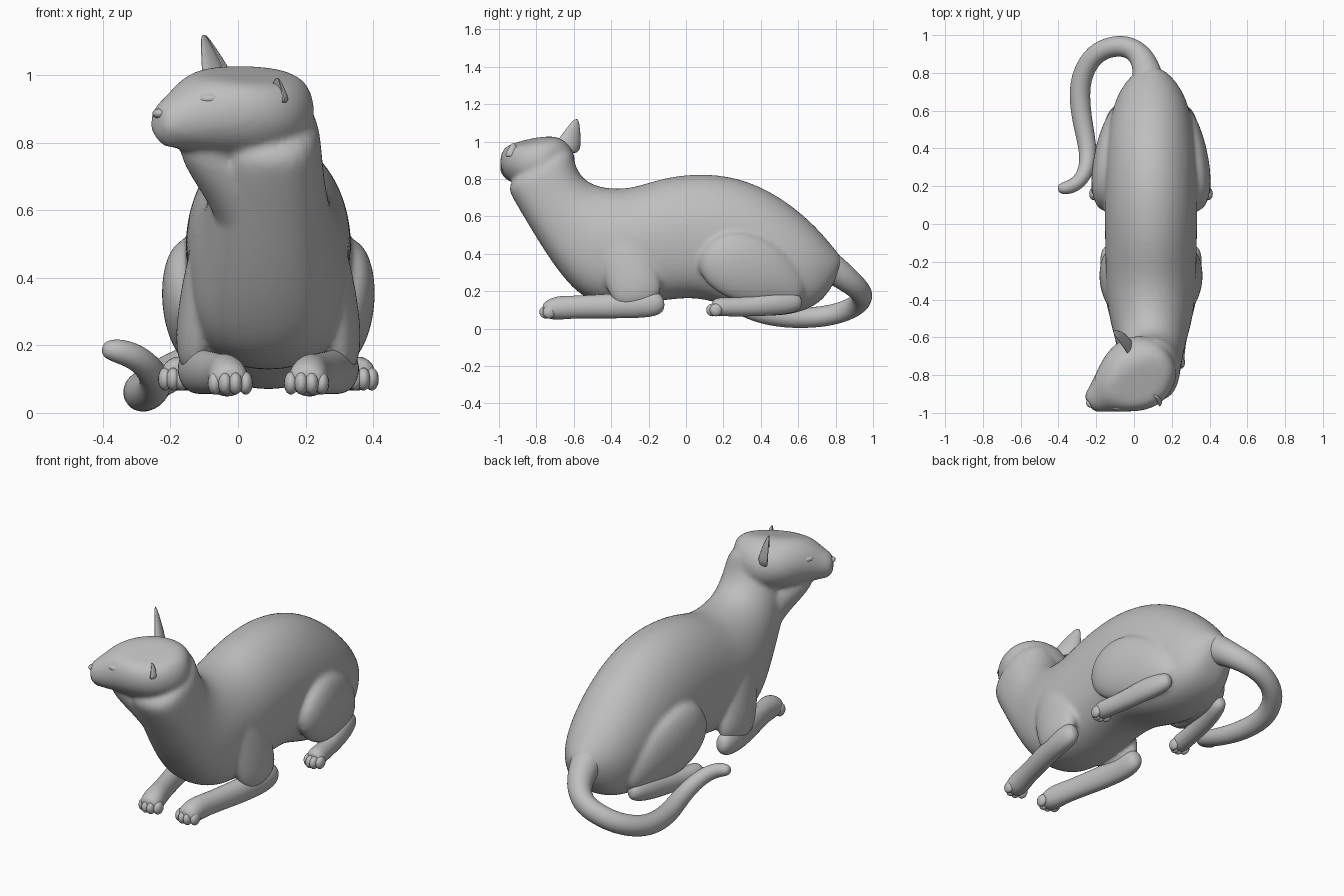
import bpy, bmesh, math
from mathutils import Vector

if "Cube" in bpy.data.objects:
    bpy.data.objects.remove(bpy.data.objects["Cube"], do_unlink=True)

CX = 0.09                                   # centre line of the body
HEAD = Vector((0.04, -0.78, 0.0))           # head pivot, turned to one side
FWD = Vector((-0.85, -0.53, 0.0)).normalized()
LAT = Vector((0.53, -0.85, 0.0)).normalized()
X, UP = Vector((1, 0, 0)), Vector((0, 0, 1))
SIDES = ((1, "left"), (-1, "right"))

grey = bpy.data.materials.new("plain grey")
grey.diffuse_color = (0.52, 0.52, 0.52, 1)
grey.use_nodes = True
bsdf = grey.node_tree.nodes["Principled BSDF"]
bsdf.inputs["Base Color"].default_value = (0.52, 0.52, 0.52, 1)
bsdf.inputs["Roughness"].default_value = 0.8


def select(obs):
    bpy.ops.object.select_all(action="DESELECT")
    for ob in obs:
        ob.select_set(True)
    bpy.context.view_layer.objects.active = obs[0]


def finish(name, bm, levels=2, angle=50):
    bmesh.ops.recalc_face_normals(bm, faces=bm.faces)
    me = bpy.data.meshes.new(name)
    bm.to_mesh(me)
    bm.free()
    ob = bpy.data.objects.new(name, me)
    bpy.context.collection.objects.link(ob)
    me.materials.append(grey)
    if levels:
        sub = ob.modifiers.new("Smooth form", "SUBSURF")
        sub.levels = sub.render_levels = levels
    select([ob])
    bpy.ops.object.shade_smooth_by_angle(angle=math.radians(angle))
    return ob


def loft(name, rings, levels=2, angle=50):
    """Skin a list of equal-sized point rings and cap both ends."""
    bm = bmesh.new()
    loops = [[bm.verts.new(p) for p in ring] for ring in rings]
    n = len(loops[0])
    for a, b in zip(loops, loops[1:]):
        for i in range(n):
            j = (i + 1) % n
            bm.faces.new((a[i], a[j], b[j], b[i]))
    bm.faces.new(loops[0])
    bm.faces.new(loops[-1])
    return finish(name, bm, levels, angle)


def ellipse(c, u, v, n=16, boxy=1.0):
    """Ellipse ring; boxy below 1 squares off the half on the -v side."""
    ring = []
    for i in range(n):
        a = 2 * math.pi * i / n
        cu, sv = math.cos(a), math.sin(a)
        if sv < -1e-6:
            cu = math.copysign(abs(cu) ** boxy, cu)
            sv = -abs(sv) ** boxy
        ring.append(c + 1.03 * (u * cu + v * sv))
    return ring


def limb(name, stations, ref, side=None, n=12):
    """Loft along a path of (x, y, z, radius along ref, other radius)."""
    pts = [Vector((CX + side * s[0] if side else s[0], s[1], s[2])) for s in stations]
    rings = []
    for i, p in enumerate(pts):
        t = (pts[min(i + 1, len(pts) - 1)] - pts[max(i - 1, 0)]).normalized()
        a = (ref - ref.dot(t) * t).normalized()
        rings.append(ellipse(p, a * stations[i][3], t.cross(a) * stations[i][4], n))
    return loft(name, rings)


def blob(name, c, axes):
    """Ellipsoid with three given half-axis vectors."""
    bm = bmesh.new()
    bmesh.ops.create_uvsphere(bm, u_segments=16, v_segments=10, radius=1)
    for v in bm.verts:
        v.co = c + axes[0] * v.co.x + axes[1] * v.co.y + axes[2] * v.co.z
    return finish(name, bm, 0, 80)


def blend(name, parts):
    """Fuse overlapping parts into one softly blended skin."""
    select(parts)
    bpy.ops.object.convert(target="MESH")
    bpy.ops.object.join()
    ob = bpy.context.view_layer.objects.active
    ob.name = ob.data.name = name
    rm = ob.modifiers.new("Fuse", "REMESH")
    rm.mode, rm.voxel_size = "VOXEL", 0.012
    sm = ob.modifiers.new("Soften", "SMOOTH")
    sm.factor, sm.iterations = 0.5, 7
    bpy.ops.object.convert(target="MESH")
    bpy.ops.object.shade_smooth_by_angle(angle=math.radians(60))


def on_head(f, l, z):
    return HEAD + FWD * f + LAT * l + UP * z


# Torso and neck: (bottom y, z, top y, z, half width)
torso = [
    (.80, .26, .85, .36, .05), (.73, .14, .79, .43, .13), (.59, .08, .70, .54, .195),
    (.42, .065, .54, .68, .23), (.25, .11, .34, .79, .243), (.08, .175, .12, .832, .245),
    (-.10, .16, -.11, .81, .24), (-.27, .13, -.27, .752, .238), (-.42, .13, -.38, .744, .232),
    (-.55, .165, -.47, .757, .215), (-.66, .28, -.53, .785, .19), (-.76, .425, -.57, .825, .172),
    (-.85, .575, -.595, .88, .16), (-.925, .70, -.605, .94, .153), (-.97, .79, -.64, .98, .135),
]
rings = []
for by, bz, ty, tz, w in torso:
    lo, hi = Vector((CX, by, bz)), Vector((CX, ty, tz))
    rings.append(ellipse((lo + hi) / 2, X * w, (hi - lo) / 2, 16, .78))
body = [loft("torso", rings)]

# Skull: (forward, centre z, half width, half height), with a flat sloping crown
skull = [
    (-.18, .89, .07, .07), (-.13, .89, .14, .13), (-.03, .89, .198, .155), (.08, .895, .19, .15),
    (.16, .895, .15, .128), (.22, .885, .112, .108), (.27, .868, .08, .082),
    (.315, .86, .058, .058), (.332, .86, .035, .035),
]
rings = []
for f, z, w, h in skull:
    ring = ellipse(on_head(f, 0, z), LAT * w, UP * h, 20)
    for p in ring:
        p.z = min(p.z, 1.034 + 0.25 * (p.y + 0.73) - 0.1 * p.x)
    rings.append(ring)
body.append(loft("skull", rings, 2, 35))

# Throat running from chin to chest, muzzle
body.append(limb("throat", [(-.15, -.89, .825, .05, .05), (-.075, -.825, .765, .095, .095),
                            (.02, -.755, .66, .11, .11), (.07, -.68, .53, .12, .12)], X))
body.append(blob("chin", on_head(.275, 0, .812), (FWD * .045, LAT * .045, UP * .026)))
for s, side in SIDES:
    body.append(blob(side + "_muzzle", on_head(.285, s * .028, .852),
                     (FWD * .046, LAT * .04, UP * .034)))

# Upper arms and thighs
upper_arm = [(.11, -.40, .68, .03, .06), (.145, -.38, .58, .055, .11), (.182, -.34, .43, .065, .14),
             (.205, -.29, .28, .068, .15), (.215, -.26, .18, .062, .14), (.21, -.25, .12, .04, .10)]
thigh = [(.24, .09, .42, .03, .06), (.248, .14, .385, .066, .14), (.24, .26, .345, .082, .19),
         (.205, .42, .29, .085, .185), (.165, .54, .22, .075, .13), (.15, .61, .15, .04, .06)]
for s, side in SIDES:
    body.append(limb(side + "_upper_arm", upper_arm, X, s))
    body.append(limb(side + "_thigh", thigh, X, s))
blend("body_and_head", body)

# Nose and eyes
blob("nose", on_head(.325, 0, .887), (FWD * .016, LAT * .022, UP * .014))
for s, side in SIDES:
    blob(side + "_eye", on_head(.203, s * .09, .93),
         (FWD * .03 - LAT * s * .024, LAT * s * .016 + FWD * .018, UP * .018))


# Ears: hollow crescents tapering to a rounded tip
def ear(name, base, tip, width, depth):
    rings = []
    for t, k in ((0, 1), (.3, .84), (.65, .53), (.9, .26), (1, .11)):
        c = base.lerp(tip, t)
        arc = [math.pi * i / 6 for i in range(7)]
        outer = [c + LAT * width * k * math.cos(a) - FWD * depth * k * math.sin(a) for a in arc]
        inner = [c + LAT * width * k * .8 * math.cos(a) - FWD * depth * k * .5 * math.sin(a)
                 for a in reversed(arc)]
        rings.append(outer + inner)
    loft(name, rings, 1, 40)


ear("right_ear", Vector((-.05, -.655, .93)), Vector((-.103, -.587, 1.121)), .10, .06)
ear("left_ear_stub", Vector((.105, -.925, .915)), Vector((.115, -.925, .992)), .06, .045)

# Forearms and hind feet
forearm = [(.215, -.115, .14, .025, .03), (.22, -.15, .135, .05, .068), (.217, -.25, .125, .054, .07),
           (.185, -.42, .12, .052, .066), (.14, -.60, .115, .048, .06), (.122, -.68, .112, .058, .066),
           (.115, -.74, .1, .06, .052), (.113, -.765, .095, .035, .03)]
foot = [(.175, .62, .145, .025, .03), (.185, .58, .14, .045, .055), (.215, .48, .135, .05, .065),
        (.24, .36, .12, .047, .055), (.26, .25, .115, .045, .05), (.27, .18, .118, .05, .052),
        (.272, .14, .11, .043, .042)]
for s, side in SIDES:
    limb(side + "_forearm", forearm, X, s)
    limb(side + "_hind_foot", foot, X, s)
    for i in range(4):                      # toes
        u = (i - 1.5) / 1.5
        for part, x, y, z, spread in (("front", .113, -.752, .088, .046),
                                      ("hind", .27, .14, .1, .036)):
            c = Vector((CX + s * x + u * spread, y + .02 * u * u, z))
            blob(f"{side}_{part}_toe_{i + 1}", c, (X * .021, Vector((0, .034, 0)), UP * .034))

# Tail curling round the right side
tail = [(.08, .68, .38, .10), (.075, .78, .325, .082), (.05, .88, .25, .067), (-.02, .94, .195, .06),
        (-.11, .945, .16, .057), (-.21, .905, .115, .056), (-.275, .80, .075, .056),
        (-.292, .68, .058, .056), (-.272, .53, .055, .053), (-.24, .39, .075, .048),
        (-.25, .28, .12, .043), (-.30, .21, .168, .04), (-.365, .187, .187, .037),
        (-.405, .187, .188, .02)]
limb("tail", [(*p, p[3]) for p in tail], UP)
